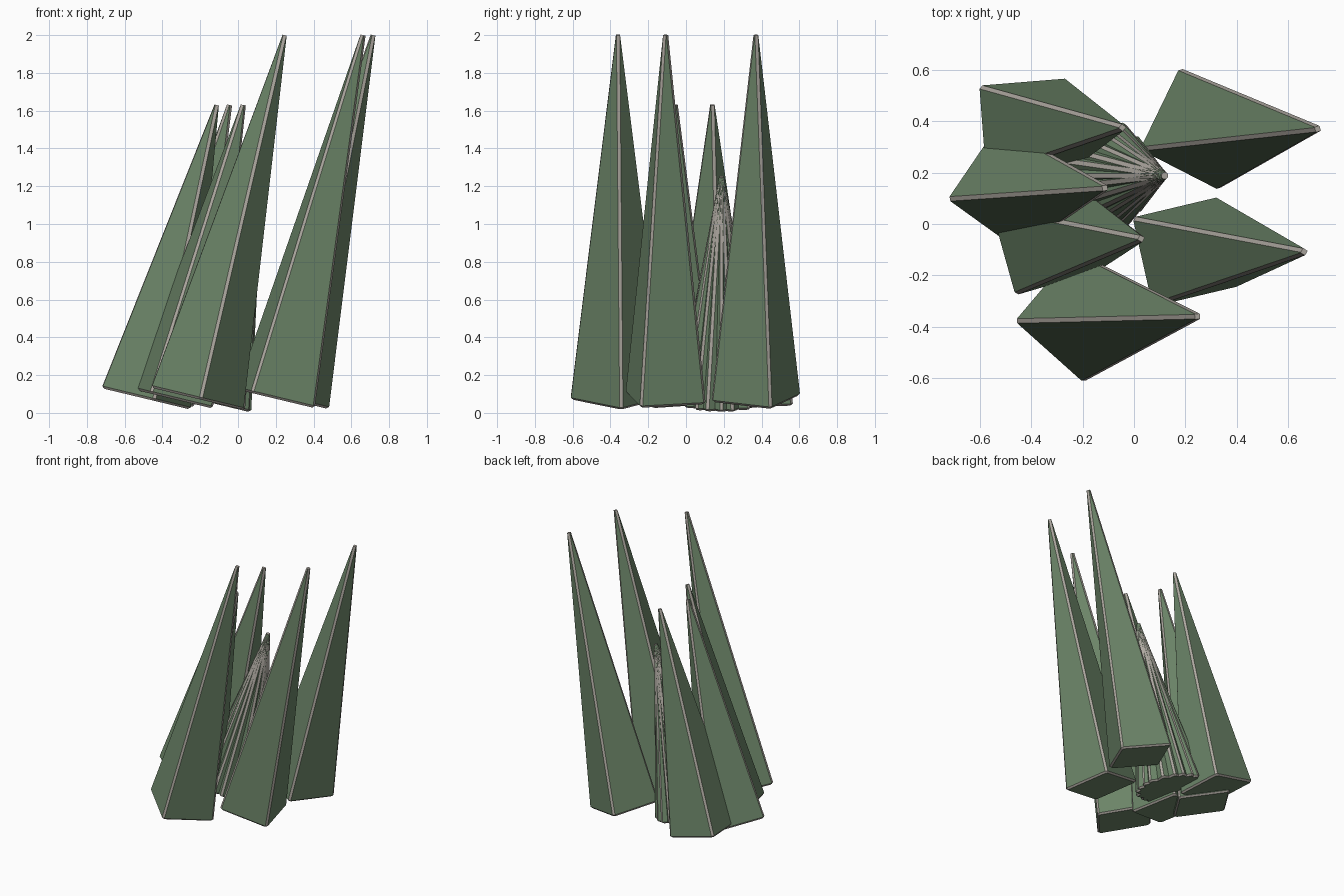
import bpy, bmesh, math
from mathutils import Matrix, Vector

if "Cube" in bpy.data.objects:
    bpy.data.objects.remove(bpy.data.objects["Cube"])

TILT = math.radians(13.5)
STRIP = 0.009   # half width of the pale worn edge strips


def material(name, rgb):
    m = bpy.data.materials.new(name)
    m.diffuse_color = (*rgb, 1)
    m.use_nodes = True
    m.node_tree.nodes["Principled BSDF"].inputs["Base Color"].default_value = m.diffuse_color
    return m


green = material("green_faces", (0.15, 0.235, 0.14))
pale = material("pale_edges", (0.43, 0.40, 0.36))


def ring(bm, r, z):
    # square section with chamfered corners
    out = []
    for i in range(4):
        a = i * math.pi / 2
        d = Vector((math.cos(a), math.sin(a), 0))
        t = Vector((-d.y, d.x, 0))
        for s in (-STRIP, STRIP):
            out.append(bm.verts.new(d * r + t * s + Vector((0, 0, z))))
    return out


def spike(name, tip, length, turn, r=0.243):
    bm = bmesh.new()
    rings = [ring(bm, r - 0.014, 0), ring(bm, r, 0.012), ring(bm, 0.0105, length)]
    for k in range(2):
        lo, hi = rings[k], rings[k + 1]
        for i in range(8):
            j = (i + 1) % 8
            f = bm.faces.new((lo[i], lo[j], hi[j], hi[i]))
            f.material_index = 1 if k == 0 or i % 2 == 0 else 0
    bm.faces.new(rings[0][::-1])
    bm.faces.new(rings[-1]).material_index = 1
    rot = Matrix.Rotation(TILT, 4, 'Y') @ Matrix.Rotation(math.radians(turn), 4, 'Z')
    base = Vector(tip) - rot @ Vector((0, 0, length))
    bm.transform(Matrix.Translation(base) @ rot)
    bmesh.ops.recalc_face_normals(bm, faces=bm.faces)
    me = bpy.data.meshes.new(name)
    bm.to_mesh(me)
    bm.free()
    me.materials.append(green)
    me.materials.append(pale)
    ob = bpy.data.objects.new(name, me)
    bpy.context.collection.objects.link(ob)


# tall spikes
for i, (x, y, turn, r) in enumerate([(0.247, -0.36, 4, 0.25),
                                     (0.662, -0.108, -32, 0.243),
                                     (0.715, 0.37, 18.5, 0.243)]):
    spike(f"tall_spike_{i + 1}", (x, y, 2.0), 1.98, turn, r)

# medium spikes
for i, (x, y, turn) in enumerate([(-0.113, 0.14, 10),
                                  (0.028, -0.057, -29),
                                  (-0.045, 0.375, -40.5)]):
    spike(f"medium_spike_{i + 1}", (x, y, 1.63), 1.60, turn)

# short spikes sharing one tip, each turned differently
for i, turn in enumerate([0, 14, -33, -18, 37]):
    spike(f"short_spike_{i + 1}", (0.12, 0.188, 1.25), 1.225, turn, 0.24)
